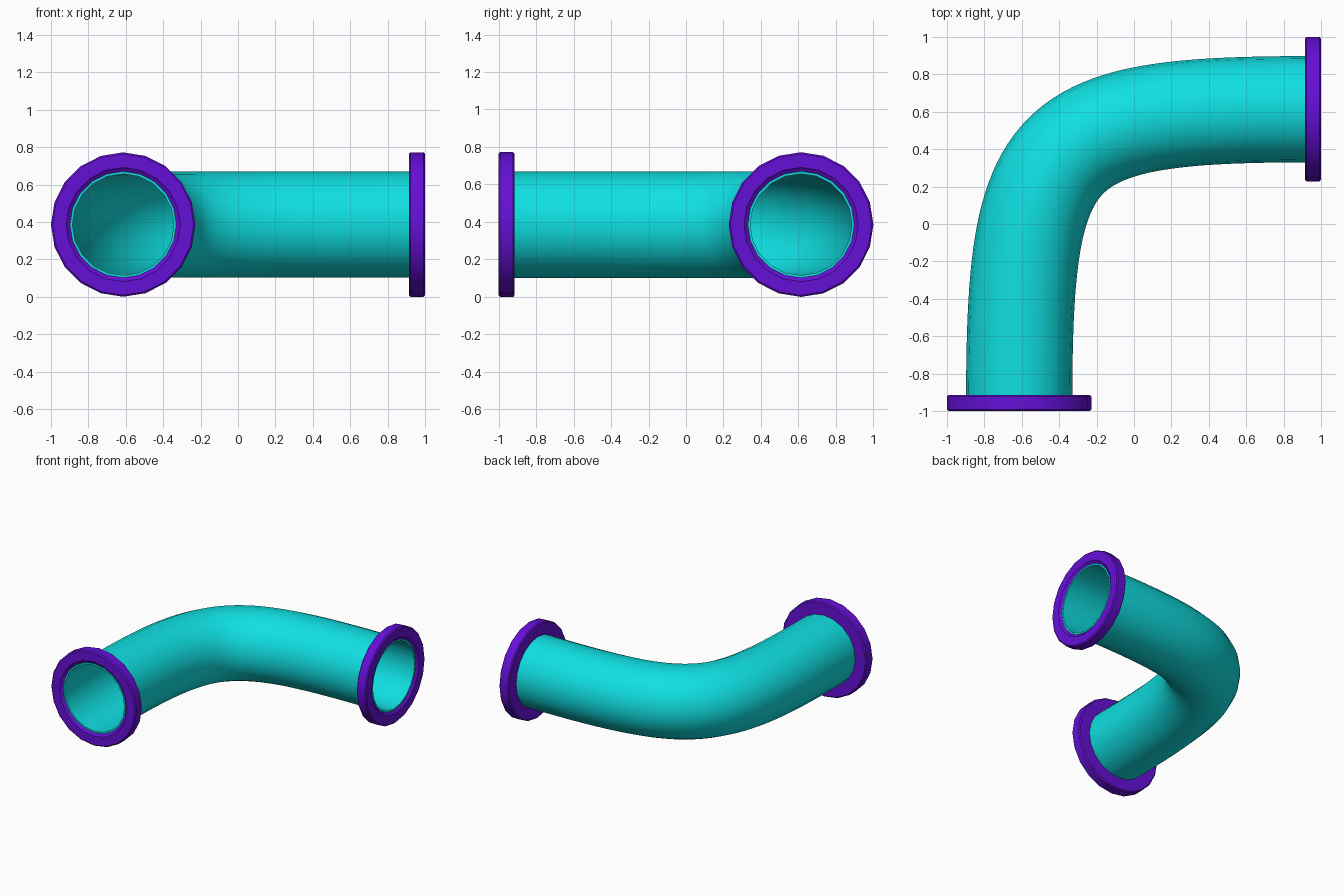
import bpy, bmesh, math
from mathutils import Vector

if "Cube" in bpy.data.objects:
    bpy.data.objects.remove(bpy.data.objects["Cube"])

SIDES = 20
CZ = 0.386          # height of the pipe axis
OFF = 0.614         # sideways offset of both pipe ends
UP = Vector((0, 0, 1))


def material(name, rgb):
    m = bpy.data.materials.new(name)
    m.diffuse_color = (*rgb, 1)
    m.use_nodes = True
    m.node_tree.nodes["Principled BSDF"].inputs["Base Color"].default_value = m.diffuse_color
    return m


def ring(bm, centre, tangent, radius):
    side = tangent.cross(UP).normalized()
    return [bm.verts.new(centre + radius * (math.cos(a) * side + math.sin(a) * UP))
            for a in (2 * math.pi * i / SIDES for i in range(SIDES))]


def closed_shell(name, sections, mat):
    """Bridge a closed loop of (centre, tangent, radius) rings."""
    bm = bmesh.new()
    rings = [ring(bm, *s) for s in sections]
    for a, b in zip(rings, rings[1:] + rings[:1]):
        for i in range(SIDES):
            j = (i + 1) % SIDES
            bm.faces.new((a[i], a[j], b[j], b[i]))
    bmesh.ops.recalc_face_normals(bm, faces=bm.faces)
    mesh = bpy.data.meshes.new(name)
    bm.to_mesh(mesh)
    bm.free()
    mesh.materials.append(mat)
    ob = bpy.data.objects.new(name, mesh)
    bpy.context.collection.objects.link(ob)
    bpy.ops.object.select_all(action='DESELECT')
    ob.select_set(True)
    bpy.context.view_layer.objects.active = ob
    bpy.ops.object.shade_smooth_by_angle(angle=math.radians(30))
    return ob


cyan = material("pipe_cyan", (0.005, 0.74, 0.76))
purple = material("flange_purple", (0.13, 0.005, 0.68))

# Bent pipe: hollow tube along one cubic curve
E, H = 0.985, 0.481
p = [Vector(c) for c in ((-OFF, -E, CZ), (-OFF, H, CZ), (-H, OFF, CZ), (E, OFF, CZ))]
path = []
N = 48
for k in range(N + 1):
    t = k / N
    u = 1 - t
    c = u**3 * p[0] + 3 * u*u*t * p[1] + 3 * u*t*t * p[2] + t**3 * p[3]
    d = u*u * (p[1] - p[0]) + 2 * u*t * (p[2] - p[1]) + t*t * (p[3] - p[2])
    path.append((c, d.normalized()))
outer = [(c, d, 0.284) for c, d in path]
inner = [(c, d, 0.271) for c, d in reversed(path)]
closed_shell("bent_pipe", outer + inner, cyan)

# End flanges: bevelled rings, profile as (distance back from the end, radius)
profile = [(0, 0.305), (0, 0.377), (0.008, 0.386), (0.078, 0.386), (0.086, 0.377),
           (0.086, 0.28), (0.02, 0.28), (0.012, 0.29), (0.008, 0.297)]
for name, end, out in (("front_flange", Vector((-OFF, -1, CZ)), Vector((0, -1, 0))),
                       ("right_flange", Vector((1, OFF, CZ)), Vector((1, 0, 0)))):
    closed_shell(name, [(end - out * d, out, r) for d, r in profile], purple)
